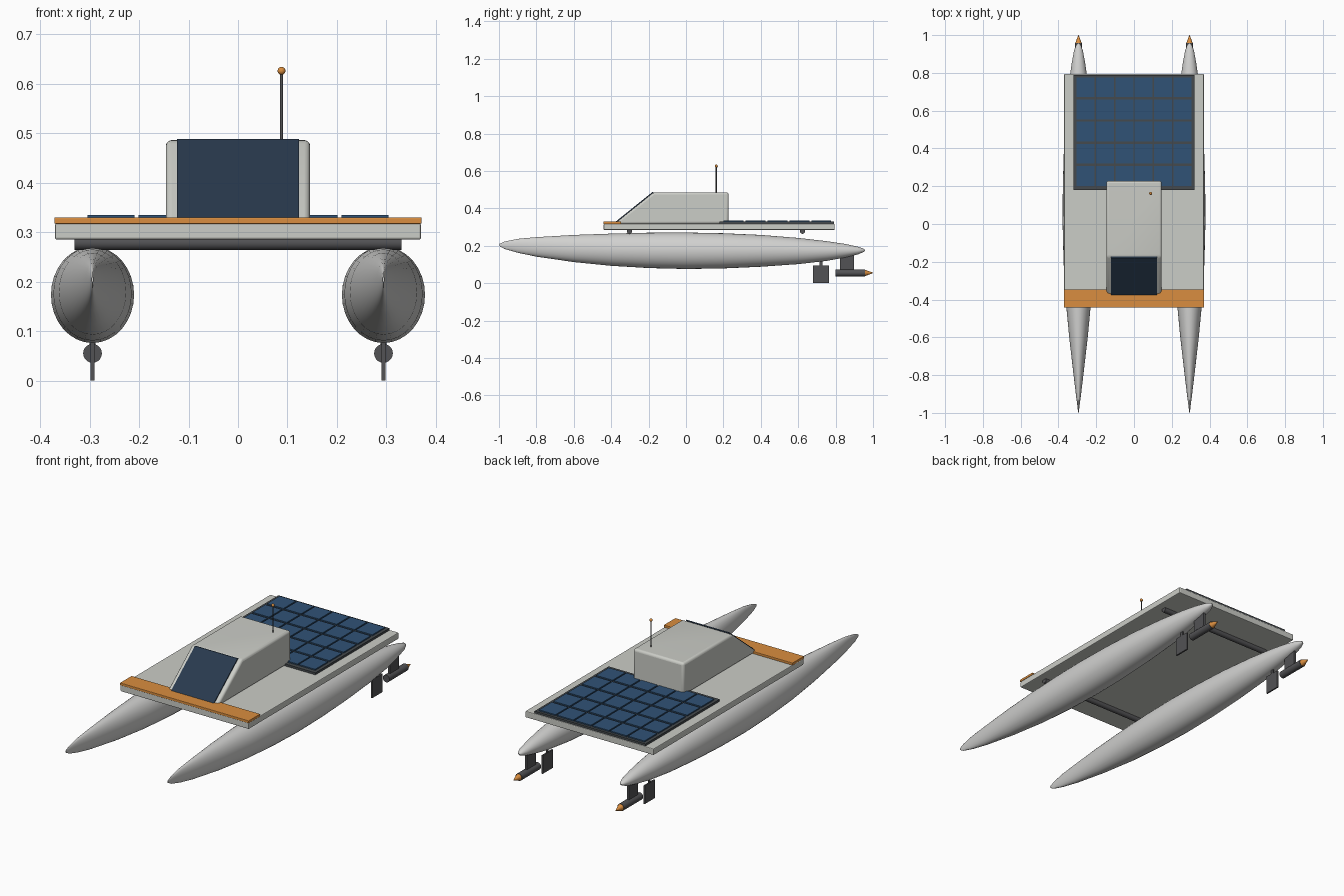
import bpy, bmesh, math
from mathutils import Matrix, Vector

if "Cube" in bpy.data.objects:
    bpy.data.objects.remove(bpy.data.objects["Cube"])


def material(name, r, g, b):
    m = bpy.data.materials.new(name)
    m.diffuse_color = (r, g, b, 1)
    m.use_nodes = True
    m.node_tree.nodes["Principled BSDF"].inputs["Base Color"].default_value = m.diffuse_color
    return m


HULL = material("hull_grey", 0.64, 0.64, 0.63)
DECK = material("deck_warm_grey", 0.60, 0.61, 0.57)
ORANGE = material("orange", 0.70, 0.27, 0.05)
DARK = material("dark_grey", 0.085, 0.085, 0.09)
FRAME = material("panel_frame", 0.06, 0.068, 0.075)
SOLAR = material("solar_blue", 0.03, 0.085, 0.18)
GLASS = material("dark_glass", 0.022, 0.042, 0.075)


def finish(name, bm, mat, bevel=0, smooth=False, segments=2):
    bmesh.ops.recalc_face_normals(bm, faces=bm.faces)
    me = bpy.data.meshes.new(name)
    bm.to_mesh(me)
    bm.free()
    me.materials.append(mat)
    ob = bpy.data.objects.new(name, me)
    bpy.context.collection.objects.link(ob)
    if bevel:
        mod = ob.modifiers.new("bevel", 'BEVEL')
        mod.width, mod.segments = bevel, segments
    if smooth:
        for o in bpy.context.selected_objects:
            o.select_set(False)
        ob.select_set(True)
        bpy.context.view_layer.objects.active = ob
        bpy.ops.object.shade_smooth_by_angle(angle=math.radians(40))
    return ob


def box(name, x, y, z, mat, bevel=0):
    """Box from (min, max) ranges."""
    bm = bmesh.new()
    size = [b - a for a, b in (x, y, z)]
    mid = [(a + b) / 2 for a, b in (x, y, z)]
    bmesh.ops.create_cube(bm, size=1, matrix=Matrix.Translation(mid) @ Matrix.Diagonal((*size, 1)))
    return finish(name, bm, mat, bevel)


def rod(name, start, end, r1, r2, mat, sides=20, bevel=0):
    """Cylinder or cone between two points."""
    a, b = Vector(start), Vector(end)
    rot = (b - a).to_track_quat('Z', 'Y').to_matrix().to_4x4()
    bm = bmesh.new()
    bmesh.ops.create_cone(bm, cap_ends=True, segments=sides, radius1=r1, radius2=r2,
                          depth=(b - a).length, matrix=Matrix.Translation((a + b) / 2) @ rot)
    return finish(name, bm, mat, bevel, smooth=True)


def prism(name, profile, half_width, mat, bevel=0, smooth=False):
    """Side profile (y, z) extruded across x."""
    bm = bmesh.new()
    face = bm.faces.new([bm.verts.new((-half_width, y, z)) for y, z in profile])
    new = bmesh.ops.extrude_face_region(bm, geom=[face])["geom"]
    bmesh.ops.translate(bm, vec=(2 * half_width, 0, 0),
                        verts=[v for v in new if isinstance(v, bmesh.types.BMVert)])
    return finish(name, bm, mat, bevel, smooth, 3)


# Hull stations: y, half width, top z, bottom z
STATIONS = [
    (-0.998, 0.002, 0.210, 0.199), (-0.97, 0.005, 0.223, 0.183), (-0.9, 0.014, 0.237, 0.163),
    (-0.8, 0.026, 0.246, 0.142), (-0.6, 0.049, 0.258, 0.113), (-0.4, 0.068, 0.265, 0.093),
    (-0.2, 0.079, 0.270, 0.081), (0.0, 0.084, 0.271, 0.076), (0.2, 0.083, 0.267, 0.079),
    (0.4, 0.077, 0.258, 0.088), (0.6, 0.065, 0.242, 0.102), (0.75, 0.050, 0.225, 0.119),
    (0.85, 0.036, 0.210, 0.137), (0.92, 0.023, 0.195, 0.154), (0.948, 0.012, 0.185, 0.166),
    (0.957, 0.003, 0.178, 0.173)]


def hull(name, cx, sides=32):
    bm = bmesh.new()
    rings = []
    for y, w, top, bottom in STATIONS:
        mid, h = (top + bottom) / 2, (top - bottom) / 2
        angles = [2 * math.pi * i / sides for i in range(sides)]
        rings.append([bm.verts.new((cx + w * math.cos(a), y, mid + h * math.sin(a))) for a in angles])
    for r, s in zip(rings, rings[1:]):
        for i in range(sides):
            j = (i + 1) % sides
            bm.faces.new((r[i], r[j], s[j], s[i]))
    bm.faces.new(rings[0])
    bm.faces.new(rings[-1])
    finish(name, bm, HULL, smooth=True)


# Twin hulls with rudders and drive pods
for side, sx in (("left", -1), ("right", 1)):
    cx = 0.294 * sx
    hull(side + "_hull", cx)
    box(side + "_rudder", (cx - 0.004, cx + 0.004), (0.68, 0.765), (0, 0.095), DARK)
    box(side + "_rudder_stock", (cx - 0.003, cx + 0.003), (0.715, 0.73), (0.09, 0.14), DARK)
    box(side + "_pod_strut", (cx - 0.006, cx + 0.006), (0.823, 0.898), (0.06, 0.165), DARK)
    rod(side + "_drive_pod", (cx, 0.80, 0.055), (cx, 0.957, 0.055), 0.019, 0.019, DARK)
    rod(side + "_pod_tip", (cx, 0.957, 0.055), (cx, 1.0, 0.055), 0.017, 0.001, ORANGE)

# Cross beams under the deck
for name, y in (("front_beam", -0.302), ("rear_beam", 0.623)):
    rod(name, (-0.33, y, 0.278), (0.33, y, 0.278), 0.014, 0.014, DARK)

# Deck and bow band
box("deck", (-0.37, 0.37), (-0.44, 0.795), (0.285, 0.318), DECK, 0.004)
box("bow_band", (-0.371, 0.371), (-0.442, -0.347), (0.317, 0.33), ORANGE, 0.002)

# Solar array
box("solar_frame", (-0.32, 0.32), (0.18, 0.79), (0.317, 0.329), FRAME)
for i in range(6):
    for j in range(5):
        x, y = (i - 2.5) * 0.1025, 0.489 + (j - 2) * 0.1175
        box(f"solar_cell_{i}_{j}", (x - 0.0475, x + 0.0475), (y - 0.0525, y + 0.0525),
            (0.328, 0.335), SOLAR)

# Cabin with sloped windscreen
prism("cabin", [(-0.383, 0.317), (-0.173, 0.486), (0.228, 0.486), (0.228, 0.317)],
      0.146, DECK, 0.012, True)
prism("windscreen", [(-0.375, 0.330), (-0.179, 0.488), (-0.172, 0.486), (-0.365, 0.330)],
      0.123, GLASS)

# Antenna
rod("antenna_mast", (0.088, 0.162, 0.48), (0.088, 0.162, 0.622), 0.003, 0.003, DARK, 12)
bm = bmesh.new()
bmesh.ops.create_uvsphere(bm, u_segments=16, v_segments=10, radius=0.008,
                          matrix=Matrix.Translation((0.088, 0.162, 0.626)))
finish("antenna_ball", bm, ORANGE, smooth=True)
